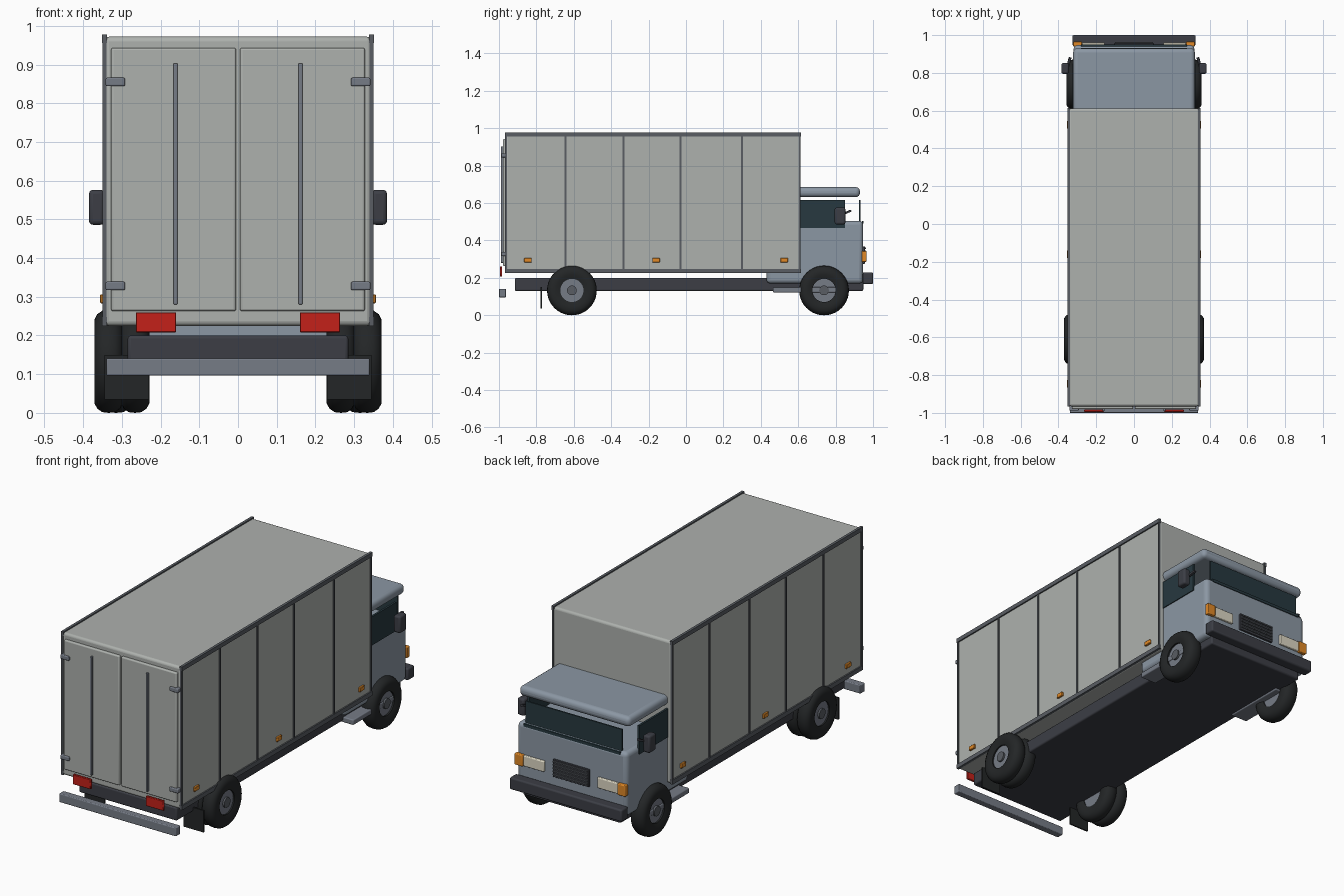
import bpy, math
from math import pi, cos, sin

if "Cube" in bpy.data.objects:
    bpy.data.objects.remove(bpy.data.objects["Cube"])


def mat(name, r, g, b):
    m = bpy.data.materials.new(name)
    m.diffuse_color = (r, g, b, 1)
    m.use_nodes = True
    m.node_tree.nodes["Principled BSDF"].inputs["Base Color"].default_value = m.diffuse_color
    return m


CARGO = mat("cargo_panel", 0.42, 0.44, 0.42)
CAB = mat("cab_paint", 0.26, 0.31, 0.37)
GLASS = mat("glass", 0.02, 0.04, 0.05)
DARK = mat("dark_metal", 0.045, 0.048, 0.06)
TRIM = mat("trim", 0.10, 0.11, 0.125)
STEEL = mat("steel", 0.18, 0.20, 0.24)
RUBBER = mat("rubber", 0.017, 0.019, 0.02)
RED = mat("red_lens", 0.55, 0.015, 0.01)
AMBER = mat("amber_lens", 0.75, 0.25, 0.02)
CREAM = mat("lamp_lens", 0.72, 0.68, 0.55)


def box(name, x, y, z, m, bevel=0.0, seg=3):
    """Box from (min, max) ranges with optional rounded edges."""
    bpy.ops.mesh.primitive_cube_add(size=1)
    o = bpy.context.object
    o.name = name
    o.location = [(a + b) / 2 for a, b in (x, y, z)]
    o.scale = [abs(b - a) for a, b in (x, y, z)]
    bpy.ops.object.transform_apply(location=False, rotation=False, scale=True)
    o.data.materials.append(m)
    if bevel:
        b = o.modifiers.new("bevel", 'BEVEL')
        b.width, b.segments = bevel, seg
        bpy.ops.object.shade_smooth_by_angle(angle=math.radians(40))
    return o


def pair(name, x, y, z, m, bevel=0.0, seg=3):
    """Same box on both sides of the truck."""
    for s, side in ((-1, "left"), (1, "right")):
        box(f"{name}_{side}", sorted((s * x[0], s * x[1])), y, z, m, bevel, seg)


def lathe(name, profile, loc, side, m, n=40):
    """Closed (radius, x) profile turned around the x axis."""
    k = len(profile)
    verts = [(side * x, r * cos(2 * pi * i / n), r * sin(2 * pi * i / n))
             for i in range(n) for r, x in profile]
    faces = []
    for i in range(n):
        for j in range(k):
            f = [i * k + j, i * k + (j + 1) % k,
                 (i + 1) % n * k + (j + 1) % k, (i + 1) % n * k + j]
            faces.append(f if side < 0 else f[::-1])
    me = bpy.data.meshes.new(name)
    me.from_pydata(verts, [], faces)
    o = bpy.data.objects.new(name, me)
    bpy.context.collection.objects.link(o)
    o.location = loc
    me.materials.append(m)
    bpy.context.view_layer.objects.active = o
    bpy.ops.object.select_all(action='DESELECT')
    o.select_set(True)
    bpy.ops.object.mode_set(mode='EDIT')
    bpy.ops.mesh.select_all(action='SELECT')
    bpy.ops.mesh.normals_make_consistent(inside=False)
    bpy.ops.object.mode_set(mode='OBJECT')
    bpy.ops.object.shade_smooth_by_angle(angle=math.radians(40))


def cylinder(name, r, x0, x1, y, z, m, n=32):
    bpy.ops.mesh.primitive_cylinder_add(vertices=n, radius=r, depth=abs(x1 - x0),
                                        location=((x0 + x1) / 2, y, z), rotation=(0, pi / 2, 0))
    o = bpy.context.object
    o.name = name
    o.data.materials.append(m)
    bpy.ops.object.shade_smooth_by_angle(angle=math.radians(40))


def wheel(name, s, xc, w, y, r=0.133):
    # tyre with rounded shoulders, recessed rim and hub
    h = w / 2
    tyre = [(0.062, -h * .8), (0.085, -h), (0.108, -h), (0.122, -h * .8), (0.131, -h * .45),
            (r, 0), (0.131, h * .45), (0.122, h * .8), (0.108, h), (0.085, h), (0.062, h * .8)]
    lathe(name + "_tyre", tyre, (s * xc, y, r), s, RUBBER)
    cylinder(name + "_rim", 0.063, s * (xc - h * .7), s * (xc + h * .6), y, r, STEEL)
    cylinder(name + "_hub", 0.026, s * xc, s * (xc + h * .85), y, r, TRIM, 20)


# cargo body
box("cargo_box", (-.345, .345), (-.965, .612), (.225, .972), CARGO, 0.012)
pair("top_rail", (.338, .352), (-.967, .615), (.955, .977), TRIM)
pair("bottom_rail", (.338, .352), (-.967, .615), (.225, .248), TRIM)
for i, y in enumerate((-.962, -.645, -.335, -.03, .30, .608)):
    pair(f"side_strip_{i}", (.34, .350), (y - .005, y + .005), (.245, .957), TRIM)
for i, y in enumerate((-.845, -.16, .525)):
    pair(f"side_marker_{i}", (.344, .356), (y - .02, y + .02), (.283, .306), AMBER, 0.002, 1)

# rear doors, lock rods, hinges
pair("rear_door", (.005, .328), (-.979, -.96), (.263, .943), CARGO, 0.006)
pair("lock_rod", (.156, .167), (-.99, -.975), (.28, .903), STEEL, 0.003)
for i, z in enumerate((.328, .855)):
    pair(f"door_hinge_{i}", (.292, .342), (-.988, -.96), (z - .011, z + .011), STEEL, 0.004)

# rear lights, bumper, mud flaps
pair("tail_light", (.16, .264), (-.995, -.983), (.208, .26), RED, 0.002, 1)
box("rear_bumper", (-.34, .34), (-1.0, -.962), (.096, .141), STEEL, 0.004)
pair("mud_flap", (.23, .345), (-.779, -.771), (.035, .15), RUBBER)

# chassis
box("chassis", (-.285, .285), (-.915, .948), (.13, .20), DARK, 0.008)

# wheels: twin rear, single front
for s, side in ((-1, "left"), (1, "right")):
    wheel(f"rear_outer_{side}", s, .334, .074, -.61)
    wheel(f"rear_inner_{side}", s, .266, .074, -.61)
    wheel(f"front_{side}", s, .315, .085, .738)

# cab shell, floating roof and glazing
box("cab_body", (-.32, .32), (.43, .947), (.17, .505), CAB, 0.022, 4)
box("cab_roof", (-.322, .322), (.45, .93), (.632, .685), CAB, 0.022, 4)
box("windshield", (-.28, .28), (.924, .932), (.49, .617), GLASS)
box("windshield_face", (-.28, .28), (.94, .9495), (.49, .505), GLASS)
pair("side_window", (.314, .325), (.59, .85), (.467, .617), GLASS)

# steps
pair("cab_step", (.25, .345), (.465, .81), (.122, .15), STEEL, 0.005)

# mirrors on short arms
pair("mirror", (.345, .385), (.795, .852), (.486, .576), DARK, 0.01)
for s, side in ((-1, "left"), (1, "right")):
    a = box(f"mirror_arm_{side}", (s * .345 - .03, s * .345 + .03), (.825, .885),
            (.543, .553), DARK, 0.003)
    a.scale = (0.25, 1, 1)
    a.rotation_euler = (math.radians(22), 0, s * math.radians(15))

# nose: bumper, grille, lamps
box("front_bumper", (-.326, .326), (.945, 1.0), (.167, .23), DARK, 0.008)
box("grille", (-.105, .105), (.943, .957), (.275, .367), DARK, 0.003)
for i in range(5):
    z = .287 + i * .017
    box(f"grille_slat_{i}", (-.1, .1), (.955, .963), (z, z + .007), TRIM)
pair("headlight", (.155, .275), (.943, .96), (.287, .342), CREAM, 0.004)
pair("indicator", (.275, .322), (.94, .965), (.285, .344), AMBER, 0.004)
